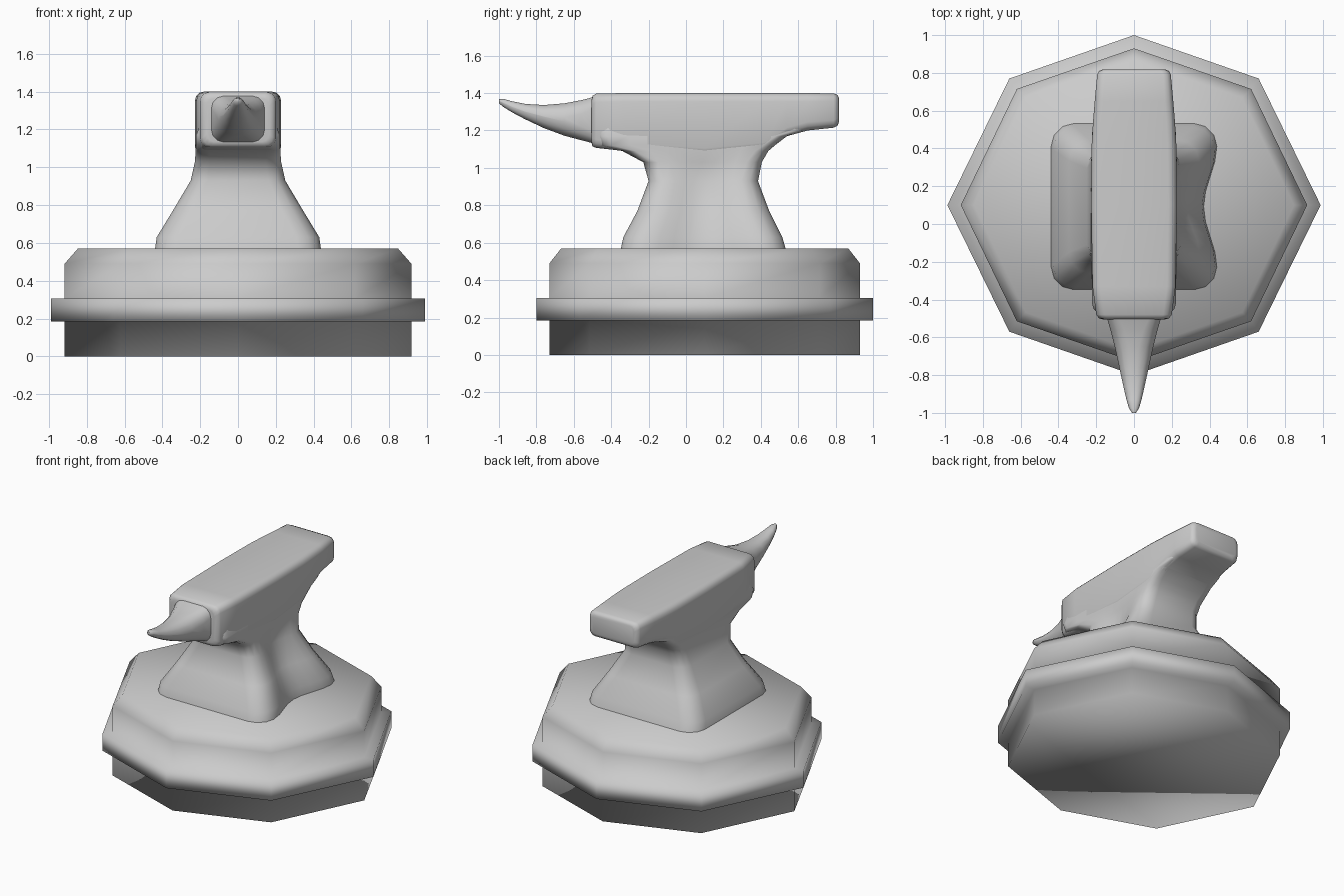
import bpy, bmesh, math

if "Cube" in bpy.data.objects:
    bpy.data.objects.remove(bpy.data.objects["Cube"])


def loft(name, rings, angle):
    """Skin a list of equally long 3D rings and cap both ends."""
    bm = bmesh.new()
    vr = [[bm.verts.new(p) for p in ring] for ring in rings]
    n = len(vr[0])
    for a, b in zip(vr, vr[1:]):
        for i in range(n):
            j = (i + 1) % n
            bm.faces.new((a[i], a[j], b[j], b[i]))
    bm.faces.new(vr[0][::-1])
    bm.faces.new(vr[-1])
    bmesh.ops.recalc_face_normals(bm, faces=bm.faces)
    me = bpy.data.meshes.new(name)
    bm.to_mesh(me)
    bm.free()
    ob = bpy.data.objects.new(name, me)
    bpy.context.collection.objects.link(ob)
    bpy.ops.object.select_all(action='DESELECT')
    ob.select_set(True)
    bpy.context.view_layer.objects.active = ob
    bpy.ops.object.shade_smooth_by_angle(angle=math.radians(angle))
    return ob


def rounded_rect(u0, u1, v0, v1, r, seg=3):
    """Counter-clockwise rounded rectangle, starting at the +u +v corner."""
    pts = []
    corners = [(u1 - r, v1 - r), (u0 + r, v1 - r), (u0 + r, v0 + r), (u1 - r, v0 + r)]
    for k, (cu, cv) in enumerate(corners):
        for i in range(seg + 1):
            t = math.pi / 2 * (k + i / seg)
            pts.append((cu + r * math.cos(t), cv + r * math.sin(t)))
    return pts


# Eight-sided stepped base
def octagon(z, x, y, dx, dy):
    return [(0, .1 + y, z), (-dx, .1 + dy, z), (-x, .1, z), (-dx, .1 - dy, z),
            (0, .1 - y, z), (dx, .1 - dy, z), (x, .1, z), (dx, .1 + dy, z)]


inner = (.917, .83, .62, .615)
outer = (.988, .90, .66, .67)
top = (.847, .767, .573, .568)
loft("base", [octagon(0, *inner), octagon(.185, *inner), octagon(.185, *outer),
              octagon(.305, *outer), octagon(.305, *inner), octagon(.49, *inner),
              octagon(.57, *top)], 180)

# Anvil foot and waist, with a hollow worn in the +x side
waist = []
for z, hx, y0, y1, r, notch in [
        (.56, .44, -.35, .535, .12, .07),
        (.63, .43, -.335, .515, .12, .07),
        (.77, .345, -.26, .445, .11, .065),
        (.93, .25, -.20, .385, .09, .04),
        (1.03, .228, -.228, .405, .08, .012),
        (1.09, .224, -.34, .44, .07, 0),
        (1.12, .222, -.46, .475, .06, 0),
        (1.17, .222, -.48, .54, .06, 0),
        (1.20, .21, -.48, .64, .06, 0),
        (1.30, .20, -.45, .66, .06, 0)]:
    pts = rounded_rect(-hx, hx, y0, y1, r)
    for i in range(1, 8):
        t = i / 8
        bump = notch * (.5 - .5 * math.cos(2 * math.pi * t))
        pts.append((hx - bump, y0 + r + (y1 - y0 - 2 * r) * t))
    waist.append([(x, y, z) for x, y in pts])
loft("waist", waist, 60)

# Anvil face block
block = []
for y, hx, z0, z1, r in [
        (-.505, .165, 1.135, 1.365, .04),
        (-.50, .185, 1.115, 1.385, .045),
        (-.48, .20, 1.107, 1.397, .045),
        (-.33, .22, 1.09, 1.40, .045),
        (.10, .227, 1.06, 1.40, .045),
        (.42, .224, 1.09, 1.40, .045),
        (.54, .217, 1.17, 1.40, .045),
        (.65, .208, 1.20, 1.40, .045),
        (.79, .195, 1.215, 1.398, .04),
        (.81, .185, 1.225, 1.39, .04),
        (.818, .165, 1.245, 1.375, .035)]:
    block.append([(x, y, z) for x, z in rounded_rect(-hx, hx, z0, z1, r)])
loft("anvil_face", block, 60)

# Upturned horn
horn = []
for y, hx, z0, z1, k in [
        (-.49, .145, 1.13, 1.38, .5),
        (-.56, .125, 1.148, 1.362, .7),
        (-.65, .102, 1.172, 1.345, .9),
        (-.76, .078, 1.213, 1.336, 1),
        (-.86, .056, 1.26, 1.342, 1),
        (-.93, .04, 1.297, 1.356, 1),
        (-.975, .027, 1.325, 1.369, 1),
        (-1.0, .01, 1.345, 1.367, 1)]:
    r = k * .98 * min(hx, (z1 - z0) / 2)
    horn.append([(x, y, z) for x, z in rounded_rect(-hx, hx, z0, z1, r)])
loft("horn", horn, 60)
